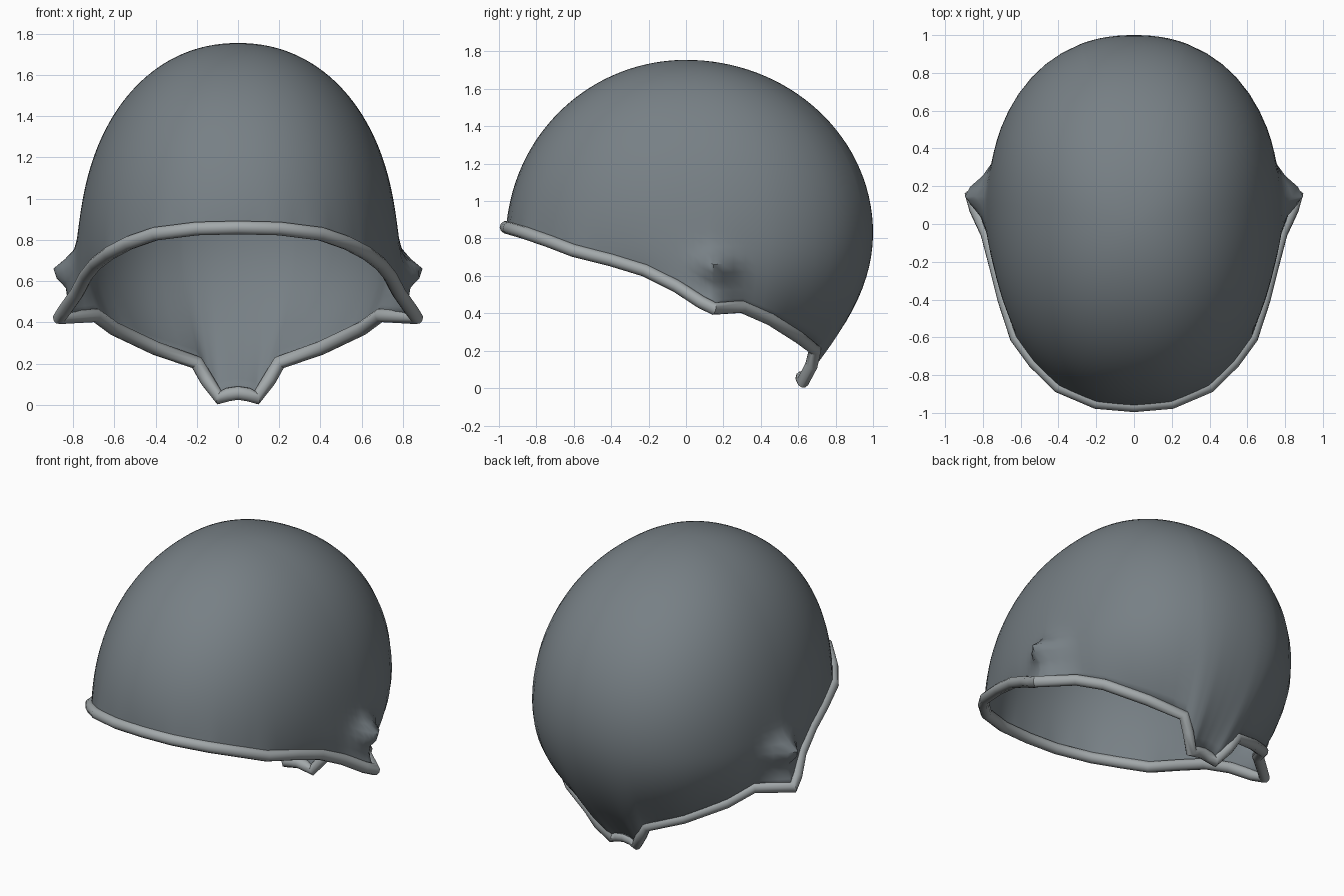
import bpy, bmesh, math
from mathutils import Vector

if "Cube" in bpy.data.objects:
    bpy.data.objects.remove(bpy.data.objects["Cube"])

TOP = 1.755

def material(name, rgb):
    m = bpy.data.materials.new(name)
    m.diffuse_color = (*rgb, 1)
    m.use_nodes = True
    m.node_tree.nodes["Principled BSDF"].inputs["Base Color"].default_value = m.diffuse_color
    return m

shell_grey = material("shell grey", (0.185, 0.215, 0.235))
rim_grey = material("rim grey", (0.36, 0.39, 0.40))

# Half of the rim path, brow to nape
HALF = [(0, -.962, .86), (.2, -.945, .855), (.4, -.86, .83), (.53, -.73, .785),
        (.625, -.6, .735), (.69, -.4, .685), (.735, -.22, .63), (.78, -.05, .545),
        (.84, .08, .46), (.865, .15, .425), (.69, .3, .435), (.6, .45, .37),
        (.4, .6, .275), (.2, .69, .205), (.15, .67, .12), (.09, .625, .035),
        (.05, .62, .05), (0, .62, .058)]
HALF = [Vector(p) for p in HALF]

def subdivide(pts, n):
    out = []
    for a, b in zip(pts, pts[1:]):
        out += [a.lerp(b, i / n) for i in range(n)]
    return out + [pts[-1]]

def mirrored_loop(pts):
    return pts + [Vector((-p.x, p.y, p.z)) for p in pts[-2:0:-1]]

def profile(z, z0, p, shrink):
    """Scale of a horizontal axis at height z: dome above z0, tuck below."""
    if z <= z0:
        return 1 - shrink * (z0 - z) ** 2
    h = min(1, (z - z0) / (TOP - z0))
    return (1 - h ** p) ** (1 / p)

def dome(ang, z):
    """Point on the smooth egg-shaped dome, ang measured from the back."""
    w = .77 * profile(z, .75, 2.12, 1.0)
    yb = profile(z, .83, 2, .65)
    yf = .96 * profile(z, .8, 2, 0)
    cy = .1 * profile(z, .8, 2, 0)
    s, c = math.sin(ang), math.cos(ang)
    ax = max(w, 1e-6)
    ay = max(yb - cy if c > 0 else yf + cy, 1e-6)
    n = 2.2
    r = (abs(s / ax) ** n + abs(c / ay) ** n) ** (-1 / n)
    return Vector((r * s, cy + r * c, z))

# Shell: columns from crown to rim, pulled onto the rim path at the bottom
rim = mirrored_loop(subdivide(HALF, 3))
ROWS = 44
bm = bmesh.new()
crown = bm.verts.new((0, 0, TOP))
columns = []
for p in rim:
    ang = math.atan2(p.x, p.y - .1)
    fix = p - dome(ang, p.z)
    col = []
    for i in range(1, ROWS + 1):
        s = 1 - math.cos(i / ROWS * math.pi / 2)
        v = dome(ang, TOP - (TOP - p.z) * s) + fix * s ** 8
        # ear flare
        bump = .1 * math.exp(-((v.z - .65) / .065) ** 2 - ((v.y - .16) / .09) ** 2)
        v.x += math.copysign(bump, v.x) if abs(v.x) > .3 else 0
        col.append(bm.verts.new(v))
    columns.append(col)
for k, a in enumerate(columns):
    b = columns[(k + 1) % len(columns)]
    bm.faces.new((crown, a[0], b[0]))
    for i in range(ROWS - 1):
        bm.faces.new((a[i], a[i + 1], b[i + 1], b[i]))
bm.normal_update()
if crown.normal.z < 0:
    bmesh.ops.reverse_faces(bm, faces=bm.faces[:])
mesh = bpy.data.meshes.new("shell")
bm.to_mesh(mesh)
bm.free()
mesh.materials.append(shell_grey)
shell = bpy.data.objects.new("shell", mesh)
bpy.context.collection.objects.link(shell)
solid = shell.modifiers.new("thickness", 'SOLIDIFY')
solid.thickness = .015
solid.offset = -1

# Rim piping: round tube along the rim path
path = mirrored_loop(HALF)
curve = bpy.data.curves.new("rim_piping", 'CURVE')
curve.dimensions = '3D'
curve.bevel_depth = .034
curve.bevel_resolution = 3
spline = curve.splines.new('POLY')
spline.points.add(len(path) - 1)
for q, p in zip(spline.points, path):
    q.co = (*p, 1)
spline.use_cyclic_u = True
curve.materials.append(rim_grey)
piping = bpy.data.objects.new("rim_piping", curve)
bpy.context.collection.objects.link(piping)

bpy.ops.object.select_all(action='DESELECT')
piping.select_set(True)
bpy.context.view_layer.objects.active = piping
bpy.ops.object.convert(target='MESH')

# Smooth shading on both parts
for ob in (shell, bpy.context.view_layer.objects.active):
    bpy.ops.object.select_all(action='DESELECT')
    ob.select_set(True)
    bpy.context.view_layer.objects.active = ob
    bpy.ops.object.shade_smooth_by_angle(angle=math.radians(40))
